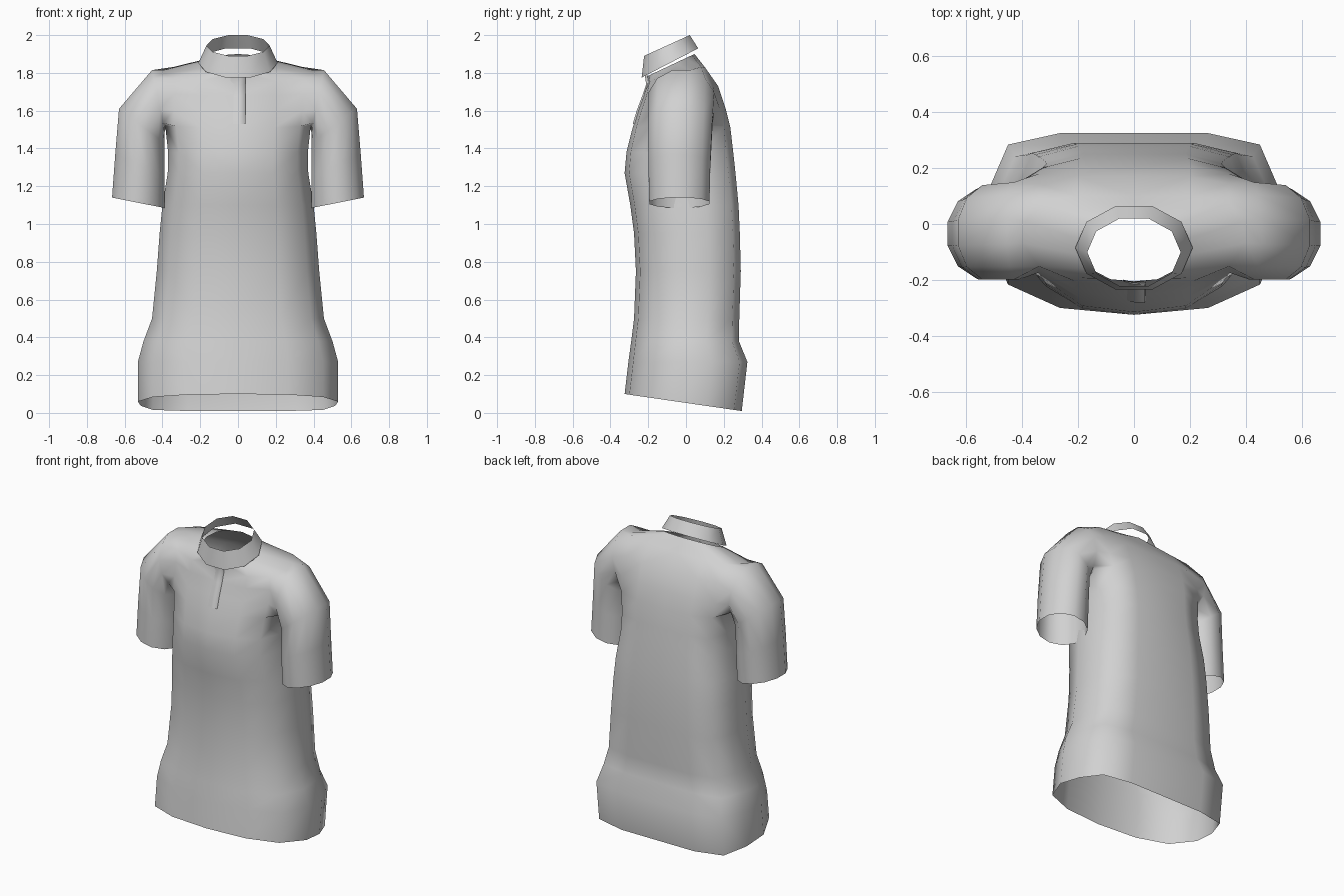
import bpy
import bmesh
from math import sin, cos, pi, radians

cube = bpy.data.objects.get("Cube")
if cube:
    bpy.data.objects.remove(cube)

fabric = bpy.data.materials.new("light grey fabric")
fabric.use_nodes = True
GREY = (0.64, 0.64, 0.64, 1)
fabric.diffuse_color = GREY
fabric.node_tree.nodes["Principled BSDF"].inputs["Base Color"].default_value = GREY


def finish(bm, name):
    """Turn a bmesh into a smooth-shaded object."""
    bmesh.ops.recalc_face_normals(bm, faces=bm.faces)
    mesh = bpy.data.meshes.new(name)
    bm.to_mesh(mesh)
    bm.free()
    mesh.materials.append(fabric)
    for p in mesh.polygons:
        p.use_smooth = True
    obj = bpy.data.objects.new(name, mesh)
    bpy.context.collection.objects.link(obj)
    return obj


def bridge(bm, a, b, closed=True, skip=()):
    """Join two equal rows of vertices with quads."""
    n = len(a)
    for i in range(n if closed else n - 1):
        if i not in skip:
            j = (i + 1) % n
            bm.faces.new((a[i], a[j], b[j], b[i]))


# Half cross-section of the torso, from front centre to back centre
SECTION = [(0, -1), (.5, -.92), (.85, -.65), (1, -.1), (.97, .4), (.85, .87), (.5, 1), (0, 1)]
ROUND = [(sin(pi * i / 7), -cos(pi * i / 7)) for i in range(8)]

# Torso rows: half width, front y, back y, front z, back z, side lift
ROWS = [
    (.53, -.325, .295, .10, .01, 0),
    (.53, -.305, .325, .27, .27, 0),
    (.50, -.29, .28, .38, .38, 0),
    (.455, -.275, .282, .50, .50, 0),
    (.43, -.265, .29, .75, .75, 0),
    (.415, -.275, .285, .95, .95, 0),
    (.40, -.295, .278, 1.10, 1.10, 0),
    (.372, -.325, .262, 1.27, 1.27, 0),
    (.37, -.315, .25, 1.38, 1.38, 0),
    (.385, -.285, .235, 1.50, 1.50, .02),
    (.40, -.255, .21, 1.60, 1.61, 0),
    (.40, -.225, .17, 1.68, 1.73, 0),
    (.40, -.205, .10, 1.74, 1.82, .02),
    (.195, -.21, .045, 1.78, 1.90, 0),
]
ARM_ROW = 9

bm = bmesh.new()
rows = []
for k, (hw, yf, yb, zf, zb, lift) in enumerate(ROWS):
    section = ROUND if k == len(ROWS) - 1 else SECTION
    rows.append([bm.verts.new((hw * u, yf + (yb - yf) * (v + 1) / 2,
                               zf + (zb - zf) * (v + 1) / 2 + lift * u)) for u, v in section])
for k in range(len(rows) - 1):
    armhole = (2, 3, 4) if ARM_ROW <= k < ARM_ROW + 3 else ()
    bridge(bm, rows[k], rows[k + 1], closed=False, skip=armhole)

# Sleeve grows out of the armhole loop
low, mid1, mid2, top = rows[ARM_ROW:ARM_ROW + 4]
loop = low[2:6] + [mid1[5], mid2[5]] + top[5:1:-1] + [mid2[2], mid1[2]]
# Sleeve rings: inner (x, z), outer (x, z), centre y, half depth
SLEEVE = [
    ((.388, 1.49), (.455, 1.815), -.025, .175),
    ((.39, 1.43), (.63, 1.61), -.03, .17),
    ((.388, 1.26), (.65, 1.37), -.035, .165),
    ((.39, 1.085), (.667, 1.14), -.035, .16),
]
for (xi, zi), (xo, zo), yc, hd in SLEEVE:
    ring = []
    for i in range(12):
        a = radians(-45 + 30 * i)
        t = .5 - .517 * cos(a)
        ring.append(bm.verts.new((xi + (xo - xi) * t, yc + hd * sin(a) * 1.03, zi + (zo - zi) * t)))
    bridge(bm, loop, ring)
    loop = ring
shirt = finish(bm, "shirt_body")
mirror = shirt.modifiers.new("mirror", 'MIRROR')
mirror.use_clip = True

# Stand-up collar: half width, front y, back y, front z, back z
bm = bmesh.new()
previous = None
for hw, yf, yb, zf, zb in [(.21, -.235, .065, 1.775, 1.93), (.167, -.222, .02, 1.89, 2.0)]:
    ring = []
    for i in range(10):
        a = 2 * pi * (i + .5) / 10
        t = .5 - .525 * cos(a)
        ring.append(bm.verts.new((hw * sin(a), yf + (yb - yf) * t, zf + (zb - zf) * t)))
    if previous:
        bridge(bm, previous, ring)
    previous = ring
finish(bm, "collar")

# Neck placket lying on the chest
bm = bmesh.new()
previous = None
for y, z in [(-.276, 1.53), (-.255, 1.60), (-.225, 1.68), (-.205, 1.74), (-.212, 1.79)]:
    strip = [bm.verts.new((x, y - d, z)) for x, d in ((-.04, -.006), (0, .004), (.04, .006), (.041, -.008))]
    if previous:
        bridge(bm, previous, strip, closed=False)
    previous = strip
finish(bm, "placket")
